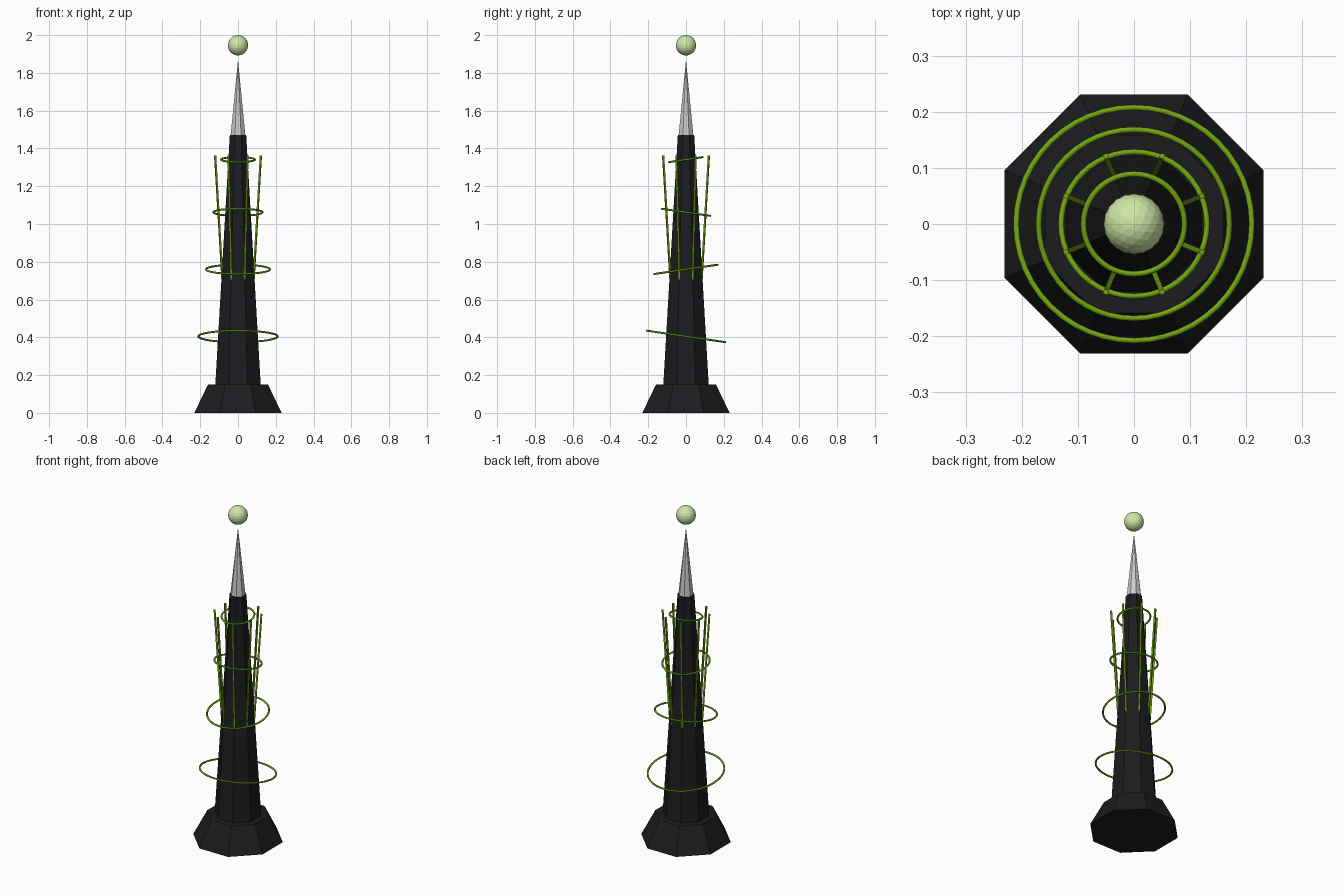
import bpy
from math import pi, sin, cos, radians
from mathutils import Vector

if "Cube" in bpy.data.objects:
    bpy.data.objects.remove(bpy.data.objects["Cube"])


def material(name, rgb):
    m = bpy.data.materials.new(name)
    m.diffuse_color = (*rgb, 1)
    m.use_nodes = True
    m.node_tree.nodes["Principled BSDF"].inputs["Base Color"].default_value = m.diffuse_color
    return m


BLACK = material("black_stone", (0.012, 0.012, 0.014))
GREEN = material("green_glow", (0.17, 0.38, 0.006))
PALE = material("pale_green", (0.62, 0.8, 0.38))


def finish(name, mat=None, smooth=False):
    ob = bpy.context.object
    ob.name = name
    if mat:
        ob.data.materials.append(mat)
    if smooth:
        bpy.ops.object.shade_smooth()
    return ob


def octagon(name, r1, r2, z1, z2, mat=None):
    bpy.ops.mesh.primitive_cone_add(vertices=8, radius1=r1, radius2=r2, depth=z2 - z1,
                                    location=(0, 0, (z1 + z2) / 2),
                                    rotation=(0, 0, radians(22.5)))
    return finish(name, mat)


# Tapered octagonal base, shaft and spire
octagon("base", 0.25, 0.172, 0, 0.15, BLACK)
octagon("shaft", 0.13, 0.047, 0.15, 1.47, BLACK)
octagon("spire", 0.042, 0, 1.47, 1.87)

# Floating orb
bpy.ops.mesh.primitive_ico_sphere_add(subdivisions=3, radius=0.054, location=(0, 0, 1.946))
finish("orb", PALE)

# Hovering rings, tilted alternately
for i, (r, z) in enumerate([(0.21, 0.405), (0.17, 0.76), (0.13, 1.062), (0.09, 1.341)]):
    tilt = -0.145 if i % 2 == 0 else 0.145
    bpy.ops.mesh.primitive_torus_add(major_radius=r, minor_radius=0.0052, major_segments=48,
                                     minor_segments=8, location=(0, 0, z),
                                     rotation=(tilt, 0, 0))
    finish(f"ring_{i + 1}", GREEN, smooth=True)

# Thin square rods leaning outward from the shaft corners
for i in range(8):
    a = pi / 8 + i * pi / 4
    low = Vector((0.0865 * cos(a), 0.0865 * sin(a), 0.66))
    high = Vector((0.131 * cos(a), 0.131 * sin(a), 1.362))
    bpy.ops.mesh.primitive_cube_add(size=1, location=(low + high) / 2)
    rod = finish(f"rod_{i + 1}", GREEN)
    rod.scale = (0.009, 0.009, (high - low).length)
    lean = math_lean = (high - low).angle(Vector((0, 0, 1)))
    rod.rotation_euler = (0, lean, a)
